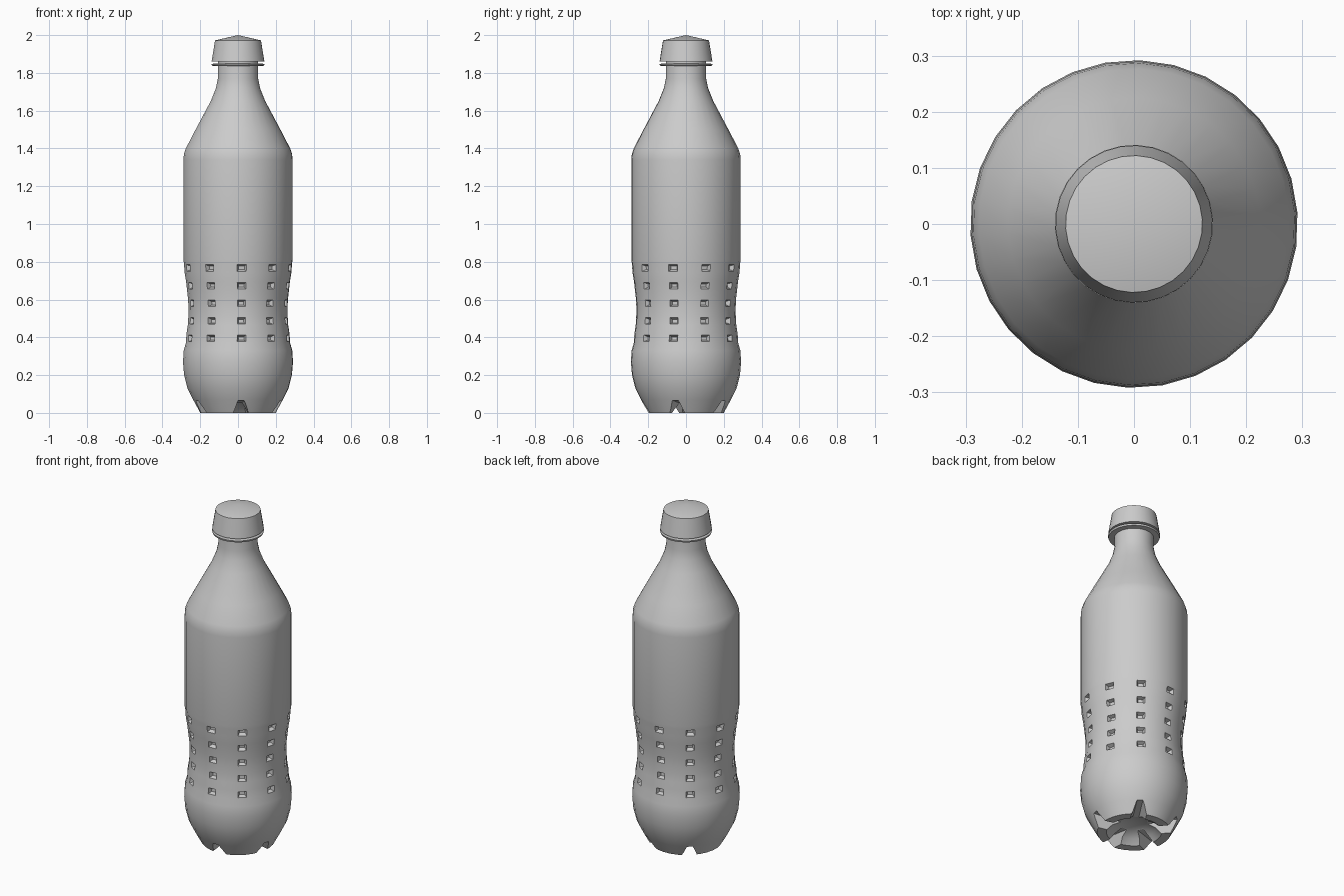
import bpy, bmesh
from math import cos, sin, radians, atan2, degrees

SEGMENTS = 30
OFFSET = radians(4)          # turn of the grip columns and base notches

if "Cube" in bpy.data.objects:
    bpy.data.objects.remove(bpy.data.objects["Cube"], do_unlink=True)

grey = bpy.data.materials.new("plain grey")
grey.use_nodes = True
grey.diffuse_color = (0.6, 0.6, 0.6, 1)
grey.node_tree.nodes["Principled BSDF"].inputs["Base Color"].default_value = (0.6, 0.6, 0.6, 1)


def lathe(bm, profile):
    """Spin (radius, height) points into rings; a zero radius makes a pole."""
    rings = []
    for r, z in profile:
        if r == 0:
            rings.append([bm.verts.new((0, 0, z))] * SEGMENTS)
        else:
            rings.append([bm.verts.new((r * cos(a), r * sin(a), z)) for a in
                          (OFFSET + radians(360 / SEGMENTS) * i for i in range(SEGMENTS))])
    for low, high in zip(rings, rings[1:]):
        for i in range(SEGMENTS):
            j = (i + 1) % SEGMENTS
            corners = list(dict.fromkeys((low[i], low[j], high[j], high[i])))
            bm.faces.new(corners)
    bmesh.ops.recalc_face_normals(bm, faces=bm.faces)


def make_object(name, bm):
    mesh = bpy.data.meshes.new(name)
    bm.to_mesh(mesh)
    bm.free()
    mesh.materials.append(grey)
    ob = bpy.data.objects.new(name, mesh)
    bpy.context.collection.objects.link(ob)
    return ob


def activate(ob):
    bpy.ops.object.select_all(action='DESELECT')
    ob.select_set(True)
    bpy.context.view_layer.objects.active = ob


def smooth(ob):
    activate(ob)
    bpy.ops.object.shade_smooth_by_angle(angle=radians(30))


# Bottle body: recessed base, belly, waist with bands for the grips, shoulder, neck
ROWS = [(0.395, 0.275), (0.487, 0.265), (0.58, 0.264), (0.672, 0.273), (0.767, 0.285)]
HALF = 0.023
base = [(0, 0.06), (0.07, 0.055), (0.12, 0.03), (0.15, 0), (0.2, 0), (0.238, 0.07),
        (0.268, 0.13), (0.286, 0.2), (0.292, 0.27), (0.288, 0.33)]
grips = []
for k, (z, r) in enumerate(ROWS):
    r0 = ROWS[max(k - 1, 0)][1]
    r1 = ROWS[min(k + 1, 4)][1]
    slope = (r1 - r0) / 8
    grips += [(r - slope, z - HALF), (r + slope, z + HALF)]
top = [(0.29, 0.81), (0.29, 1.34), (0.287, 1.37), (0.277, 1.4), (0.225, 1.5), (0.145, 1.65),
       (0.117, 1.72), (0.107, 1.77), (0.107, 1.87), (0, 1.87)]
bm = bmesh.new()
lathe(bm, base + grips + top)

# Grip dimples: every third face of each band becomes a sunken pyramid
dimples = []
for f in bm.faces:
    c = f.calc_center_median()
    in_band = any(abs(c.z - z) < 0.005 for z, _ in ROWS)
    angle = degrees(atan2(c.y, c.x)) + 86
    if in_band and abs((angle + 18) % 36 - 18) < 5:
        dimples.append(f)
bmesh.ops.inset_individual(bm, faces=dimples, thickness=0.008, depth=0)
bmesh.ops.inset_individual(bm, faces=dimples, thickness=0.012, depth=-0.022)
body = make_object("bottle_body", bm)

# Five tapered notches that split the base into feet
bm = bmesh.new()
for k in range(5):
    a = radians(-86 + 72 * k)
    ends = []
    for r, z_top in ((0.04, 0.05), (0.32, 0.073)):
        ends.append([bm.verts.new((r * cos(a) - t * sin(a), r * sin(a) + t * cos(a), z))
                     for t, z in ((-0.045, -0.01), (0.045, -0.01), (0.016, z_top), (-0.016, z_top))])
    inner, outer = ends
    bm.faces.new(inner)
    bm.faces.new(outer)
    for i in range(4):
        j = (i + 1) % 4
        bm.faces.new((inner[i], inner[j], outer[j], outer[i]))
bmesh.ops.recalc_face_normals(bm, faces=bm.faces)
cutter = make_object("notch_cutter", bm)
cutter.hide_render = True
cut = body.modifiers.new("base_notches", 'BOOLEAN')
cut.operation = 'DIFFERENCE'
cut.solver = 'EXACT'
cut.use_self = True
cut.object = cutter
activate(body)
bpy.ops.object.modifier_apply(modifier=cut.name)
bpy.data.objects.remove(cutter, do_unlink=True)
smooth(body)

# Neck flange and cap
for name, profile in (
        ("neck_flange", [(0.1, 1.836), (0.138, 1.838), (0.141, 1.848), (0.1, 1.85)]),
        ("bottle_cap", [(0, 1.86), (0.14, 1.86), (0.122, 1.972), (0, 2.0)])):
    bm = bmesh.new()
    lathe(bm, profile)
    smooth(make_object(name, bm))
